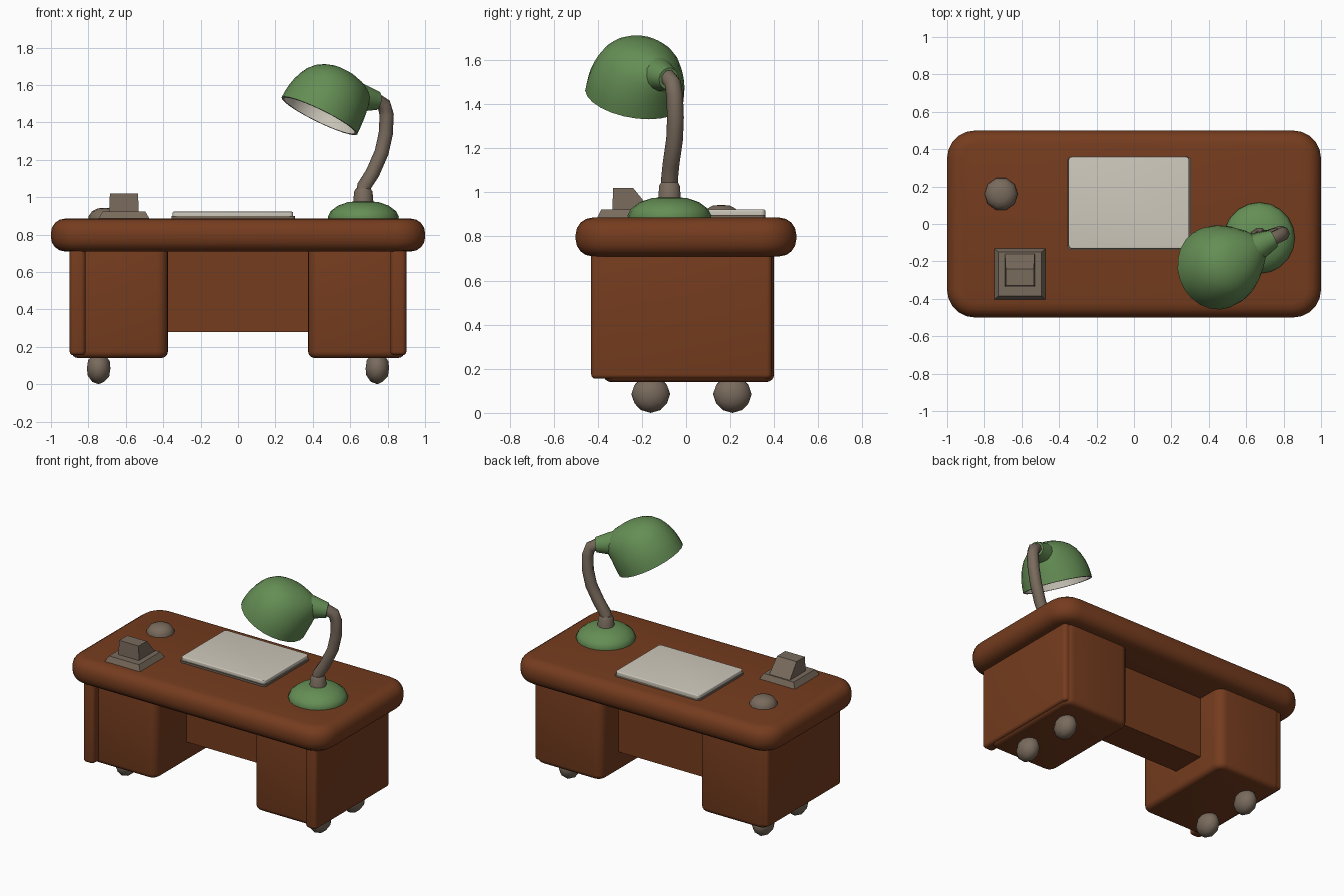
import bpy, bmesh, math
from mathutils import Vector, Matrix

if "Cube" in bpy.data.objects:
    bpy.data.objects.remove(bpy.data.objects["Cube"])


def material(name, rgb):
    m = bpy.data.materials.new(name)
    m.diffuse_color = (*rgb, 1)
    m.use_nodes = True
    m.node_tree.nodes["Principled BSDF"].inputs["Base Color"].default_value = m.diffuse_color
    return m


WOOD = material("brown wood", (0.178, 0.045, 0.013))
GREEN = material("lamp green", (0.13, 0.27, 0.09))
TAUPE = material("taupe metal", (0.19, 0.145, 0.108))
CREAM = material("cream paper", (0.62, 0.58, 0.50))


def finish(bm, name, mat, angle=40):
    bmesh.ops.recalc_face_normals(bm, faces=bm.faces)
    me = bpy.data.meshes.new(name)
    bm.to_mesh(me)
    bm.free()
    ob = bpy.data.objects.new(name, me)
    bpy.context.collection.objects.link(ob)
    me.materials.append(mat)
    bpy.ops.object.select_all(action='DESELECT')
    ob.select_set(True)
    bpy.context.view_layer.objects.active = ob
    bpy.ops.object.shade_smooth_by_angle(angle=math.radians(angle))
    return ob


def box(name, mat, x, y, z, corner=0.0, edge=0.0, top=None):
    """Box from ranges; corner rounds the uprights, edge rounds top and bottom.
    top = (x range, y range) reshapes the upper face."""
    bm = bmesh.new()
    bmesh.ops.create_cube(bm, size=1)
    for v in bm.verts:
        i, j, k = (int(c > 0) for c in v.co)
        tx, ty = top if (top and k) else (x, y)
        v.co = (tx[i], ty[j], z[k])
    if corner:
        up = [e for e in bm.edges if abs(e.verts[0].co.z - e.verts[1].co.z) > 1e-4]
        bmesh.ops.bevel(bm, geom=up, offset=corner, segments=5, profile=0.5, affect='EDGES')
    if edge:
        rim = [e for e in bm.edges if abs(e.verts[0].co.z - e.verts[1].co.z) < 1e-4]
        bmesh.ops.bevel(bm, geom=rim, offset=edge, segments=4, profile=0.5, affect='EDGES')
    return finish(bm, name, mat)


def lathe(name, mat, profile, origin, axis=(0, 0, 1), segs=16, angle=40):
    """Revolve (radius, height) points about an axis through origin."""
    bm = bmesh.new()
    mtx = Matrix.Translation(origin) @ Vector(axis).to_track_quat('Z', 'Y').to_matrix().to_4x4()
    rings = []
    for r, h in profile:
        if r == 0:
            rings.append([bm.verts.new(mtx @ Vector((0, 0, h)))] * segs)
        else:
            rings.append([bm.verts.new(mtx @ Vector((r * math.cos(a), r * math.sin(a), h)))
                          for a in (2 * math.pi * i / segs for i in range(segs))])
    for a, b in zip(rings, rings[1:]):
        for i in range(segs):
            j = (i + 1) % segs
            bm.faces.new(list(dict.fromkeys((a[i], a[j], b[j], b[i]))))
    return finish(bm, name, mat, angle)


# Desk: thick rounded top, recessed back panel
box("desk_top", WOOD, (-1, 1), (-0.5, 0.5), (0.71, 0.885), 0.15, 0.075)
box("modesty_panel", WOOD, (-0.42, 0.42), (-0.03, 0.21), (0.28, 0.74))

# Pedestals set back behind protruding outer side panels, with ball feet
for side, s in (("left", -1), ("right", 1)):
    def xr(a, b):
        return tuple(sorted((s * a, s * b)))
    box(side + "_pedestal", WOOD, xr(0.375, 0.89), (-0.375, 0.40), (0.14, 0.74), 0.06, 0.035)
    box(side + "_side_panel", WOOD, xr(0.815, 0.90), (-0.43, 0.39), (0.155, 0.74), 0.025, 0.02)
    for end, y in (("front", -0.16), ("back", 0.21)):
        bm = bmesh.new()
        bmesh.ops.create_icosphere(bm, subdivisions=2, radius=1)
        bmesh.ops.transform(bm, verts=bm.verts, matrix=Matrix.Translation((s * 0.745, y, 0.085))
                            @ Matrix.Diagonal((0.066, 0.088, 0.085, 1)))
        finish(bm, f"{side}_{end}_foot", TAUPE)

# Paper on its blotter
box("blotter", TAUPE, (-0.355, 0.305), (-0.14, 0.36), (0.87, 0.898), 0.02)
box("paper_stack", CREAM, (-0.35, 0.295), (-0.132, 0.36), (0.89, 0.922), 0.02, 0.006)

# Desk stand: tapered plate and wedge block
box("stand_base", TAUPE, (-0.755, -0.465), (-0.41, -0.125), (0.87, 0.922),
    top=((-0.725, -0.495), (-0.385, -0.15)))
box("stand_block", TAUPE, (-0.69, -0.53), (-0.335, -0.15), (0.91, 1.02),
    top=((-0.685, -0.535), (-0.33, -0.24)))

# Small domed bell
lathe("bell", TAUPE, [(0.09, 0.87), (0.088, 0.90), (0.07, 0.925), (0.04, 0.94), (0, 0.943)],
      (-0.71, 0.16, 0), segs=10)

# Lamp base and collar
lathe("lamp_base", GREEN, [(0.185, 0.87), (0.19, 0.895), (0.175, 0.925), (0.135, 0.955),
                           (0.08, 0.974), (0, 0.98)], (0.67, -0.075, 0), segs=20)
lathe("lamp_collar", TAUPE, [(0.055, 0.96), (0.049, 1.03), (0.04, 1.045), (0, 1.045)],
      (0.67, -0.075, 0), segs=10)

# Bent lamp arm
curve = bpy.data.curves.new("lamp_arm", 'CURVE')
curve.dimensions = '3D'
curve.bevel_depth = 0.038
curve.bevel_resolution = 2
curve.use_fill_caps = True
path = [(0.665, -0.075, 1.0), (0.675, -0.075, 1.06), (0.72, -0.068, 1.13), (0.768, -0.052, 1.24),
        (0.79, -0.048, 1.34), (0.795, -0.052, 1.44), (0.78, -0.06, 1.495), (0.73, -0.085, 1.525)]
sp = curve.splines.new('POLY')
sp.points.add(len(path) - 1)
for p, co in zip(sp.points, path):
    p.co = (*co, 1)
arm = bpy.data.objects.new("lamp_arm", curve)
bpy.context.collection.objects.link(arm)
curve.materials.append(TAUPE)
bpy.ops.object.select_all(action='DESELECT')
arm.select_set(True)
bpy.context.view_layer.objects.active = arm
bpy.ops.object.convert(target='MESH')
bpy.ops.object.shade_smooth_by_angle(angle=math.radians(50))

# Tilted lamp shade drawn out towards the arm, pale lining, flared neck
centre, up = Vector((0.435, -0.235, 1.435)), Vector((0.43, 0.15, 0.88))
dome = [(0.225, 0), (0.223, 0.04), (0.218, 0.08), (0.208, 0.12), (0.193, 0.16), (0.172, 0.20),
        (0.14, 0.235), (0.10, 0.26), (0.055, 0.276), (0, 0.28)]
neck, tip = Vector((0.61, -0.145, 1.54)), Vector((0.745, -0.078, 1.515))
axis = (tip - neck).normalized()
anchor = neck + Vector((0.01, 0.005, 0.01))
shade = lathe("lamp_shade", GREEN, dome, centre, up, 24, 60)
for v in shade.data.vertices:
    v.co += axis * 0.055 * math.exp(-((v.co - anchor).length / 0.11) ** 2)
lathe("shade_lining", CREAM, [(0.225, 0)] + [(r * 0.94, h * 0.94) for r, h in dome], centre, up, 24, 60)
L = (tip - neck).length
lathe("shade_neck", GREEN, [(0.082, 0.02), (0.072, L * 0.45), (0.06, L * 0.75), (0.05, L), (0, L)],
      neck, axis, 14, 50)
